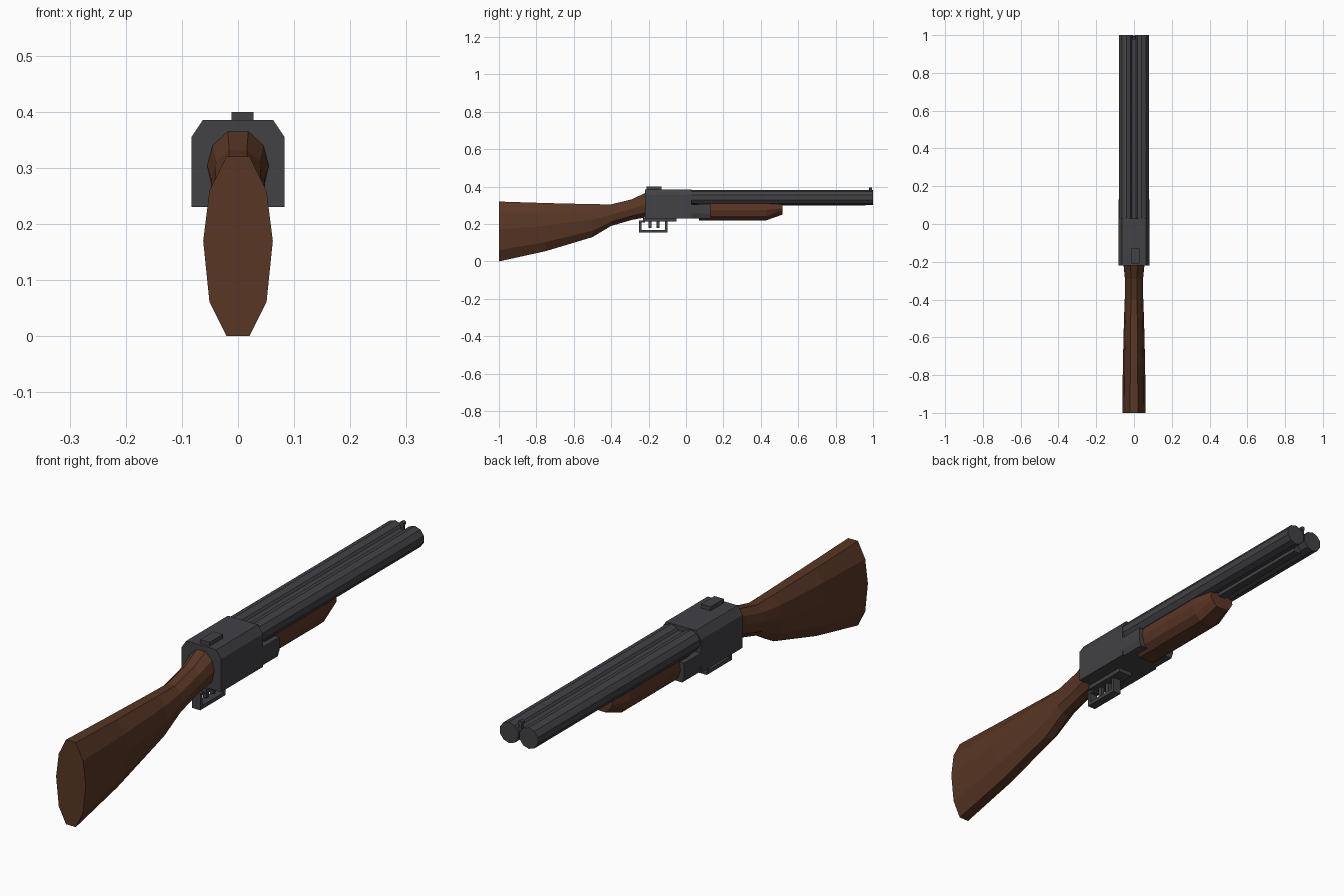
import bpy, bmesh, math
from mathutils import Vector

cube = bpy.data.objects.get("Cube")
if cube:
    bpy.data.objects.remove(cube, do_unlink=True)


def material(name, rgb):
    m = bpy.data.materials.new(name)
    m.use_nodes = True
    m.diffuse_color = (*rgb, 1)
    bsdf = m.node_tree.nodes["Principled BSDF"]
    bsdf.inputs["Base Color"].default_value = (*rgb, 1)
    bsdf.inputs["Roughness"].default_value = 0.7
    return m


METAL = material("dark gunmetal", (0.054, 0.054, 0.061))
STOCK_WOOD = material("walnut brown", (0.098, 0.037, 0.018))
FOREND_WOOD = material("reddish walnut", (0.105, 0.036, 0.019))


def loft(name, mat, sections):
    """Skin rings given as (y, [(x, z), ...]) with flat end caps."""
    bm = bmesh.new()
    rings = [[bm.verts.new((x, y, z)) for x, z in pts] for y, pts in sections]
    n = len(rings[0])
    for a, b in zip(rings, rings[1:]):
        for i in range(n):
            j = (i + 1) % n
            bm.faces.new((a[i], a[j], b[j], b[i]))
    bm.faces.new(rings[0])
    bm.faces.new(rings[-1])
    bmesh.ops.recalc_face_normals(bm, faces=bm.faces)
    me = bpy.data.meshes.new(name)
    bm.to_mesh(me)
    bm.free()
    me.materials.append(mat)
    ob = bpy.data.objects.new(name, me)
    bpy.context.collection.objects.link(ob)
    return ob


def mirrored(half):
    """Close a right-hand half outline, listed bottom to top."""
    return half + [(-x, z) for x, z in reversed(half)]


def prism(name, mat, half, y0, y1):
    pts = mirrored(half)
    return loft(name, mat, [(y0, pts), (y1, pts)])


def box(name, mat, x, y, z):
    pts = [(x[0], z[0]), (x[1], z[0]), (x[1], z[1]), (x[0], z[1])]
    return loft(name, mat, [(y[0], pts), (y[1], pts)])


def tube(name, mat, cx, cz, r, y0, y1, sides):
    pts = []
    for i in range(sides):
        a = 2 * math.pi * (i + 0.5) / sides
        pts.append((cx + r * math.cos(a), cz + r * math.sin(a)))
    return loft(name, mat, [(y0, pts), (y1, pts)])


# Shoulder stock: one ten-sided outline scaled along the length
OUTLINE = [(0.33, 0), (0.82, 0.19), (1, 0.53), (0.82, 0.81), (0.33, 1)]


def stock_ring(y, bottom, top, width):
    return y, mirrored([(fx * width, bottom + fz * (top - bottom)) for fx, fz in OUTLINE])


loft("stock", STOCK_WOOD, [stock_ring(*s) for s in (
    (-1.0, 0.0, 0.32, 0.062),
    (-0.75, 0.055, 0.312, 0.059),
    (-0.5, 0.13, 0.306, 0.053),
    (-0.4, 0.19, 0.305, 0.049),
    (-0.29, 0.222, 0.332, 0.048),
    (-0.21, 0.236, 0.37, 0.056))])

# Receiver with chamfered top edges, and the iron in front of it
prism("receiver", METAL, [(0.083, 0.23), (0.083, 0.355), (0.063, 0.385)], -0.22, 0.03)
prism("forend_iron", METAL, [(0.075, 0.23), (0.083, 0.255), (0.083, 0.305)], 0.03, 0.13)
box("safety_catch", METAL, (-0.012, 0.028), (-0.21, -0.13), (0.38, 0.40))

# Forend tapering upward at its tip
loft("forend", FOREND_WOOD, [
    (y, mirrored([(0.032 * w, bottom), (0.058 * w, bottom + 0.022),
                  (0.068 * w, mid), (0.062 * w, 0.312)]))
    for y, bottom, mid, w in ((0.07, 0.22, 0.275, 1), (0.43, 0.22, 0.275, 1),
                              (0.515, 0.25, 0.285, 0.78))])

# Twin barrels and the ribs joining them
for side, x in (("left", 0.041), ("right", -0.041)):
    tube(side + "_barrel", METAL, x, 0.342, 0.04, 0.0, 1.0, 10)
box("top_rib", METAL, (-0.012, 0.012), (0.0, 0.99), (0.335, 0.366))
box("under_rib", METAL, (-0.015, 0.015), (0.0, 0.96), (0.298, 0.335))
box("bead_post", METAL, (-0.006, 0.006), (0.98, 0.992), (0.36, 0.385))
tube("bead_sight", METAL, 0, 0.387, 0.009, 0.978, 0.994, 6)

# Trigger plate, guard loop and two triggers
box("trigger_plate", METAL, (-0.03, 0.03), (-0.23, -0.05), (0.214, 0.232))
box("guard_bottom", METAL, (-0.017, 0.017), (-0.25, -0.1), (0.155, 0.169))
box("guard_rear", METAL, (-0.017, 0.017), (-0.25, -0.238), (0.155, 0.214))
box("guard_rear_lug", METAL, (-0.017, 0.017), (-0.25, -0.22), (0.207, 0.219))
box("guard_front", METAL, (-0.017, 0.017), (-0.112, -0.1), (0.155, 0.22))
for name, y in (("rear_trigger", -0.192), ("front_trigger", -0.15)):
    box(name, METAL, (-0.007, 0.007), (y - 0.008, y + 0.008), (0.178, 0.22))
